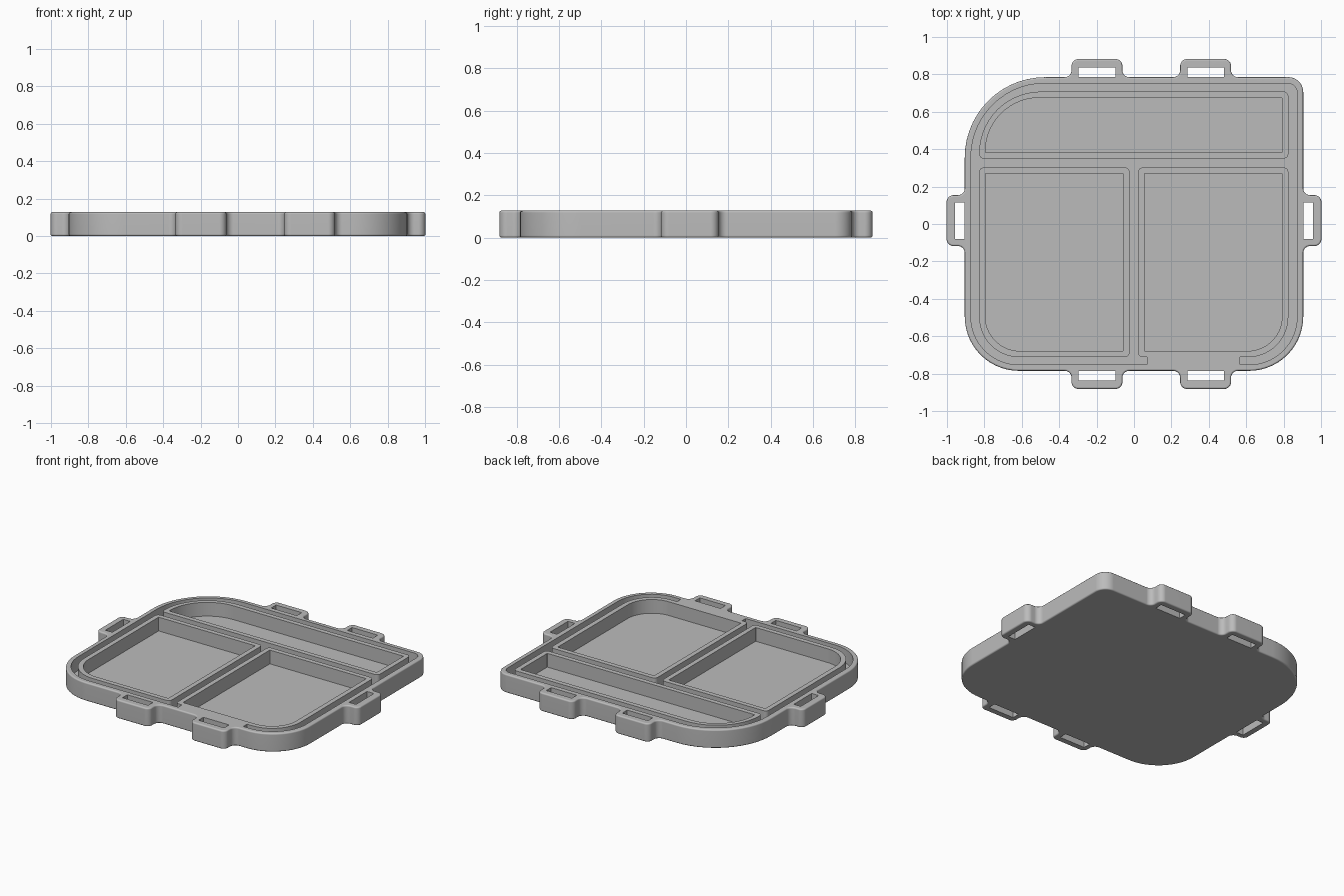
import bpy, bmesh
from math import sin, cos, pi, radians

cube = bpy.data.objects.get("Cube")
if cube:
    bpy.data.objects.remove(cube, do_unlink=True)

HEIGHT, FLOOR = 0.128, 0.033
HX, HY = 0.905, 0.785      # half size of the tray body
WALL = 0.033

grey = bpy.data.materials.new("light grey plastic")
grey.use_nodes = True
grey.diffuse_color = (0.5, 0.5, 0.5, 1)
grey.node_tree.nodes["Principled BSDF"].inputs["Base Color"].default_value = (0.5, 0.5, 0.5, 1)


def rounded(corners, steps=14):
    """Round right-angled corners given as (x, y, radius)."""
    out = []
    for i, (x, y, r) in enumerate(corners):
        px, py, _ = corners[i - 1]
        nx, ny, _ = corners[(i + 1) % len(corners)]
        lp = abs(px - x) + abs(py - y)
        ln = abs(nx - x) + abs(ny - y)
        ax, ay = (px - x) / lp, (py - y) / lp
        bx, by = (nx - x) / ln, (ny - y) / ln
        if r == 0:
            out.append((x, y))
            continue
        for k in range(steps + 1):
            a = k / steps * pi / 2
            out.append((x + r * (ax * (1 - sin(a)) + bx * (1 - cos(a))),
                        y + r * (ay * (1 - sin(a)) + by * (1 - cos(a)))))
    return out


def box(x0, x1, y0, y1, radii):
    """Counterclockwise rectangle; radii start at front right (-x, -y)."""
    return [(x0, y0, radii[0]), (x1, y0, radii[1]), (x1, y1, radii[2]), (x0, y1, radii[3])]


def finish(name, bm):
    bmesh.ops.recalc_face_normals(bm, faces=bm.faces)
    mesh = bpy.data.meshes.new(name)
    bm.to_mesh(mesh)
    bm.free()
    mesh.materials.append(grey)
    obj = bpy.data.objects.new(name, mesh)
    bpy.context.collection.objects.link(obj)
    return obj


def prism(name, points, z0, z1, bevel=0):
    bm = bmesh.new()
    base = bm.faces.new([bm.verts.new((x, y, z0)) for x, y in points])
    top = bmesh.ops.extrude_face_region(bm, geom=[base], use_keep_orig=True)["geom"]
    lifted = [v for v in top if isinstance(v, bmesh.types.BMVert)]
    bmesh.ops.translate(bm, verts=lifted, vec=(0, 0, z1 - z0))
    if bevel:
        rim = [e for e in bm.edges if abs(e.verts[0].co.z - e.verts[1].co.z) < 1e-5]
        bmesh.ops.bevel(bm, geom=rim, offset=bevel, segments=3, profile=0.5, affect='EDGES')
    return finish(name, bm)


def ring(name, outer, inner, z0, z1):
    """Upright wall between two outlines with equal point counts."""
    bm = bmesh.new()
    loops = [[bm.verts.new((x, y, z)) for x, y in pts]
             for pts, z in ((outer, z0), (outer, z1), (inner, z1), (inner, z0))]
    n = len(outer)
    for a, b in zip(loops, loops[1:] + loops[:1]):
        for i in range(n):
            j = (i + 1) % n
            bm.faces.new((a[i], a[j], b[j], b[i]))
    return finish(name, bm)


def smooth(obj):
    bpy.ops.object.select_all(action='DESELECT')
    obj.select_set(True)
    bpy.context.view_layer.objects.active = obj
    bpy.ops.object.shade_smooth_by_angle(angle=radians(35))
    weighted = obj.modifiers.new("even shading", 'WEIGHTED_NORMAL')
    weighted.keep_sharp = True


# Strap loops: centres along the front/back edges, and along the sides
LOOP, REACH, R = 0.136, 0.097, 0.037
SLOT, SLOT_DEPTH = 0.098, 0.053
loop_x = (-0.198, 0.383)
loop_y = 0.018


def bump(c, edge, sign, along_x, direction):
    """Four corners of one strap loop standing out from an edge."""
    a, b = c - direction * LOOP, c + direction * LOOP
    far = edge + REACH
    pts = [(a, edge), (a, far), (b, far), (b, edge)]
    return [(t, sign * d, R) if along_x else (sign * d, t, R) for t, d in pts]


# Tray body outline with its loops
outline = [(-HX, -HY, 0.29)]
for c in loop_x:
    outline += bump(c, HY, -1, True, 1)
outline += [(HX, -HY, 0.29)] + bump(loop_y, HX, 1, False, 1) + [(HX, HY, 0.08)]
for c in reversed(loop_x):
    outline += bump(c, HY, 1, True, -1)
outline += [(-HX, HY, 0.43)] + bump(loop_y, HX, -1, False, -1)
tray = prism("tray_body", rounded(outline), 0, HEIGHT, bevel=0.01)

# Recess inside the rim, with a solid bridge left at the front
px, py = HX - WALL, HY - WALL
CELL_FRONT = -0.712
recess = [(-px, -py, 0.255), (0.07, -py, 0), (0.07, CELL_FRONT, 0), (0.567, CELL_FRONT, 0),
          (0.567, -py, 0), (px, -py, 0.255), (px, py, 0.05), (-px, py, 0.395)]
cutters = [prism("recess_cutter", rounded(recess), FLOOR, HEIGHT + 0.1)]

# Strap slots
for s in (-1, 1):
    for c in loop_x:
        y0, y1 = sorted((s * HY, s * (HY + SLOT_DEPTH)))
        cutters.append(prism("slot_cutter", rounded(box(c - SLOT, c + SLOT, y0, y1, [0] * 4)), -0.1, 0.3))
    x0, x1 = sorted((s * HX, s * (HX + SLOT_DEPTH)))
    cutters.append(prism("slot_cutter", rounded(box(x0, x1, loop_y - SLOT, loop_y + SLOT, [0] * 4)), -0.1, 0.3))

bpy.context.view_layer.objects.active = tray
for cutter in cutters:
    cutter.hide_render = True
    cut = tray.modifiers.new("cut", 'BOOLEAN')
    cut.operation, cut.solver, cut.object = 'DIFFERENCE', 'EXACT', cutter
    bpy.ops.object.modifier_apply(modifier=cut.name)
    bpy.data.objects.remove(cutter, do_unlink=True)
smooth(tray)

# Compartment walls: extents, outer radii, inner radii
S, T = 0.025, 0.003
cells = {
    "back_compartment_wall": ((-0.828, 0.825, 0.35, 0.708), (S, S, S, 0.33), (T, T, T, 0.288)),
    "front_right_compartment_wall": ((-0.828, -0.024, CELL_FRONT, 0.302), (0.215, S, S, S), (0.185, T, T, T)),
    "front_left_compartment_wall": ((0.022, 0.825, CELL_FRONT, 0.302), (S, 0.215, S, S), (T, 0.185, T, T)),
}
for name, ((x0, x1, y0, y1), r_out, r_in) in cells.items():
    outer = rounded(box(x0, x1, y0, y1, r_out))
    inner = rounded(box(x0 + WALL, x1 - WALL, y0 + WALL, y1 - WALL, r_in))
    smooth(ring(name, outer, inner, FLOOR - 0.005, HEIGHT))
